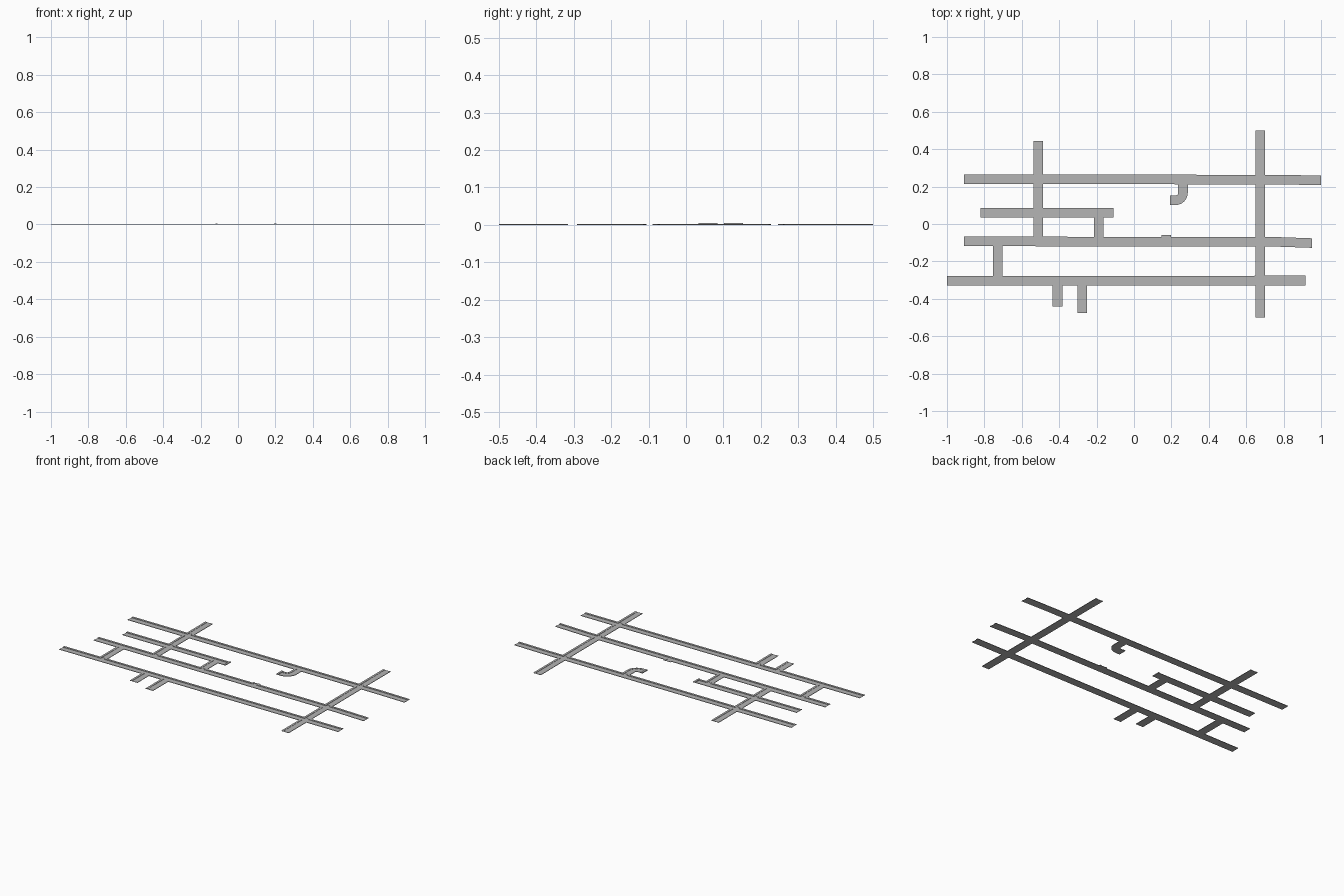
import bpy, math

if "Cube" in bpy.data.objects:
    bpy.data.objects.remove(bpy.data.objects["Cube"])

W, L, H = 0.0255, 0.0125, 0.003     # half road width, half lane width, kerb height
LANE_Z, AVENUE_Z = 0.0004, 0.0014   # lane surface heights

asphalt = bpy.data.materials.new("asphalt")
asphalt.diffuse_color = (0.46, 0.46, 0.46, 1)
asphalt.use_nodes = True
asphalt.node_tree.nodes["Principled BSDF"].inputs["Base Color"].default_value = asphalt.diffuse_color

# Horizontal roads: centre line points
H_ROADS = {
    "north_street": [(-0.91, 0.24), (0.8, 0.237), (1.0, 0.233)],
    "short_street": [(-0.82, 0.059), (-0.109, 0.059)],
    "middle_street": [(-0.91, -0.093), (0.75, -0.095), (0.953, -0.102)],
    "south_street": [(-1.0, -0.304), (-0.58, -0.303), (0.918, -0.302)],
}
# Vertical roads: x, bottom, top (a T junction stops at the crossed centre line)
V_ROADS = {
    "west_avenue": (-0.511, -0.094, 0.445),
    "east_avenue": (0.674, -0.5, 0.5),
    "west_link": (-0.728, -0.303, -0.093),
    "centre_link": (-0.188, -0.094, 0.059),
    "south_stub_a": (-0.409, -0.44, -0.303),
    "south_stub_b": (-0.276, -0.477, -0.303),
    "small_stub": (0.173, -0.094, -0.06),
    "hook_start": (0.262, 0.167, 0.238),
}


def center_y(pts, x):
    for (x0, y0), (x1, y1) in zip(pts, pts[1:]):
        if x <= x1:
            return y0 + (y1 - y0) * (x - x0) / (x1 - x0)
    return pts[-1][1]


def intervals(a, b, cuts):
    """Remove cut ranges from the range a..b."""
    out = []
    for c, d in sorted(cuts):
        if c > a:
            out.append((a, min(c, b)))
        a = max(a, d)
    if a < b:
        out.append((a, b))
    return [(p, q) for p, q in out if q - p > 1e-5]


def prism(geo, quad, top):
    """Solid block on the ground from a counter-clockwise quad."""
    v, f = geo
    n = len(v)
    v += [(x, y, 0) for x, y in quad] + [(x, y, top) for x, y in quad]
    f += [[n + 3, n + 2, n + 1, n], [n + 4, n + 5, n + 6, n + 7]]
    f += [[n + i, n + (i + 1) % 4, n + 4 + (i + 1) % 4, n + 4 + i] for i in range(4)]


def finish(name, geo):
    me = bpy.data.meshes.new(name)
    me.from_pydata(geo[0], [], geo[1])
    me.materials.append(asphalt)
    ob = bpy.data.objects.new(name, me)
    bpy.context.collection.objects.link(ob)


# Streets along x, kerbs opened where avenues join
for name, pts in H_ROADS.items():
    lane, kerb = ([], []), ([], [])
    a, b = pts[0][0], pts[-1][0]
    bends = [p[0] for p in pts[1:-1]]

    def strip(geo, lo, hi, cuts, top):
        for p, q in intervals(a, b, cuts):
            xs = [p] + [x for x in bends if p < x < q] + [q]
            for x0, x1 in zip(xs, xs[1:]):
                y0, y1 = center_y(pts, x0), center_y(pts, x1)
                prism(geo, [(x0, y0 + lo), (x1, y1 + lo), (x1, y1 + hi), (x0, y0 + hi)], top)

    strip(lane, -L, L, [], LANE_Z)
    for s in (-1, 1):
        cuts = []
        for x, y0, y1 in V_ROADS.values():
            if a < x < b and y0 < center_y(pts, x) + s * (W + L) / 2 < y1:
                cuts.append((x - L, x + L))
                # lane floor through the kerb opening
                c = center_y(pts, x)
                lo, hi = sorted((c + s * L, c + s * W))
                prism(lane, [(x - L, lo), (x + L, lo), (x + L, hi), (x - L, hi)], LANE_Z)
        lo, hi = sorted((s * L, s * W))
        strip(kerb, lo, hi, cuts, H)
    finish(name + "_lane", lane)
    finish(name + "_kerbs", kerb)

# Avenues and links along y, interrupted by the streets
for name, (x, y0, y1) in V_ROADS.items():
    lane, kerb = ([], []), ([], [])
    cuts = []
    for pts in H_ROADS.values():
        if pts[0][0] < x < pts[-1][0]:
            c = center_y(pts, x)
            cuts.append((c - W, c + W))
    for p, q in intervals(y0, y1, cuts):
        for geo, lo, hi, top in ((lane, -L, L, AVENUE_Z), (kerb, -W, -L, H), (kerb, L, W, H)):
            prism(geo, [(x + lo, p), (x + hi, p), (x + hi, q), (x + lo, q)], top)
    finish(name + "_lane", lane)
    finish(name + "_kerbs", kerb)

# Curved end of the hook road
lane, kerb = ([], []), ([], [])
cx, cy, r, steps = 0.222, 0.167, 0.04, 8
path = [(cx, cy, -i * math.pi / 2 / steps) for i in range(steps + 1)]
path.append((0.192, cy, -math.pi / 2))
for (ax, ay, t0), (bx, by, t1) in zip(path, path[1:]):
    for geo, lo, hi, top in ((lane, -L, L, AVENUE_Z), (kerb, -W, -L, H), (kerb, L, W, H)):
        def at(px, py, t, o):
            return (px + (r + o) * math.cos(t), py + (r + o) * math.sin(t))
        prism(geo, [at(bx, by, t1, lo), at(bx, by, t1, hi),
                    at(ax, ay, t0, hi), at(ax, ay, t0, lo)], top)
finish("hook_bend_lane", lane)
finish("hook_bend_kerbs", kerb)

# Low barriers at the two dead ends
for name, x, y in (("short_street_barrier", -0.115, 0.059), ("hook_barrier", 0.199, 0.127)):
    geo = ([], [])
    prism(geo, [(x - .006, y - W), (x + .006, y - W), (x + .006, y + W), (x - .006, y + W)], 0.005)
    finish(name, geo)
